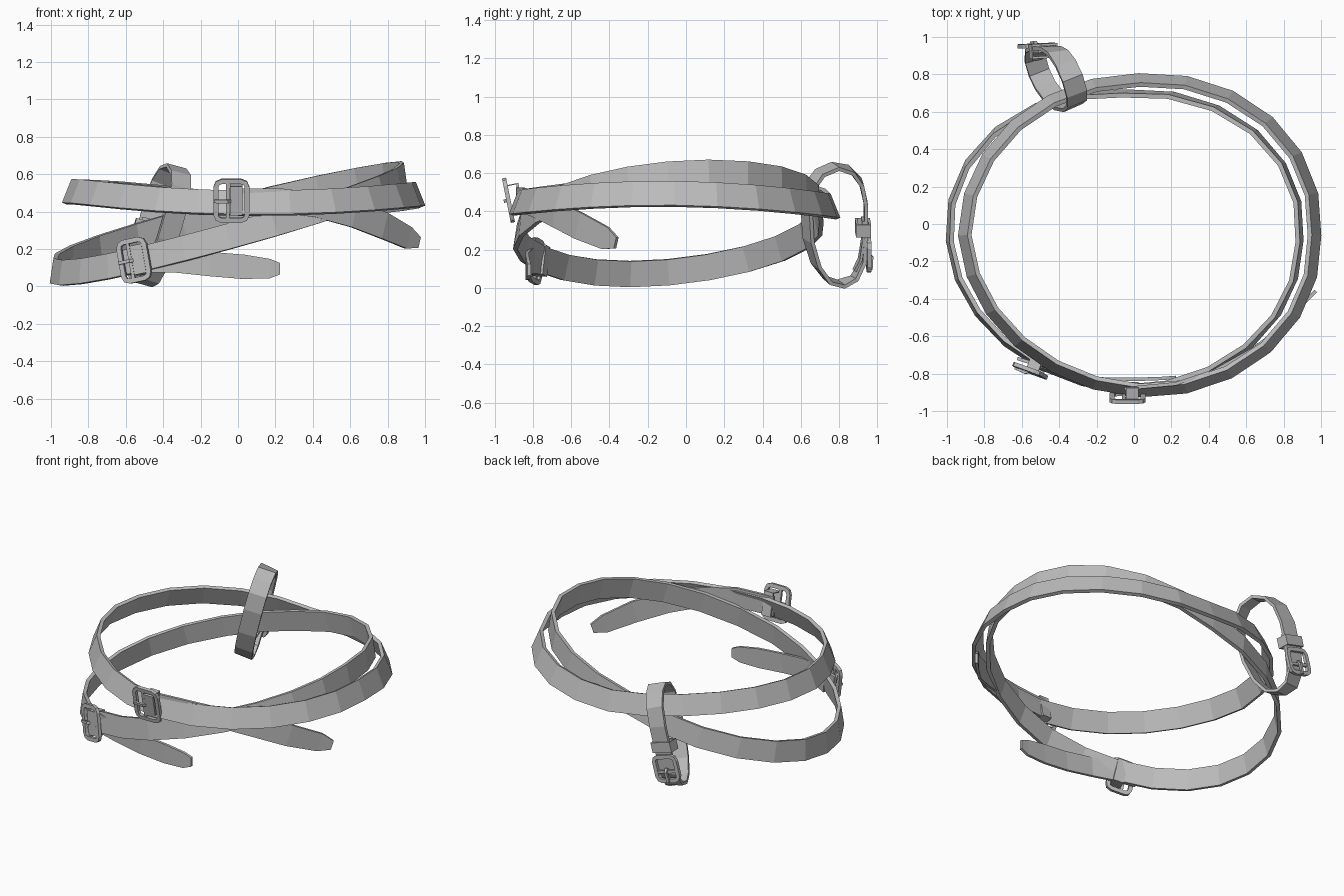
import bpy, bmesh
from math import sin, cos, tau, pi
from mathutils import Vector as V

cube = bpy.data.objects.get("Cube")
if cube:
    bpy.data.objects.remove(cube)

grey = bpy.data.materials.new("plain grey")
grey.use_nodes = True
grey.diffuse_color = (0.5, 0.5, 0.5, 1)
grey.node_tree.nodes["Principled BSDF"].inputs["Base Color"].default_value = (0.5, 0.5, 0.5, 1)


def sweep(bm, pts, ups, half, thick, closed=False):
    """Sweep a flat rectangular section; ups gives the width direction, half the half width."""
    pts = [V(p) for p in pts]
    n = len(pts)
    ups = ups if isinstance(ups, list) else [ups] * n
    half = half if isinstance(half, list) else [half] * n
    rings = []
    for i, p in enumerate(pts):
        a = pts[i - 1] if (closed or i) else p
        b = pts[(i + 1) % n] if (closed or i < n - 1) else p
        t = (b - a).normalized()
        up = V(ups[i])
        up = (up - t * up.dot(t)).normalized()
        side = t.cross(up) * thick / 2
        up = up * half[i]
        rings.append([bm.verts.new(p + q) for q in (up + side, up - side, -up - side, side - up)])
    for i in range(n if closed else n - 1):
        r, s = rings[i], rings[(i + 1) % n]
        for k in range(4):
            bm.faces.new((r[k], r[(k + 1) % 4], s[(k + 1) % 4], s[k]))
    if not closed:
        bm.faces.new(rings[0])
        bm.faces.new(rings[-1][::-1])


def finish(name, bm):
    bmesh.ops.recalc_face_normals(bm, faces=bm.faces)
    mesh = bpy.data.meshes.new(name)
    bm.to_mesh(mesh)
    bm.free()
    mesh.materials.append(grey)
    ob = bpy.data.objects.new(name, mesh)
    bpy.context.collection.objects.link(ob)


def strap(name, *args, **kw):
    bm = bmesh.new()
    sweep(bm, *args, **kw)
    finish(name, bm)


def ring(name, cx, cy, rx, ry, height, lean, bulge, half, count=24):
    """Closed belt on an ellipse, leaning inward; bulge swells each quarter of the outline."""
    pts, ups = [], []
    for i in range(count):
        a = tau * i / count
        f = 1 + bulge[4 * i // count] * abs(sin(2 * a))
        pts.append((cx + f * rx * cos(a), cy + f * ry * sin(a), height(a)))
        ups.append((-lean * cos(a), -lean * sin(a), 1))
    strap(name, pts, ups, half, 0.024, closed=True)


def buckle(name, centre, along, across, length, width, keeper, keeper_half):
    """Rounded frame with centre bar, prong and a keeper sleeve round the strap."""
    c, u, w = V(centre), V(along).normalized(), V(across)
    w = (w - u * w.dot(u)).normalized()
    out = u.cross(w)
    bm = bmesh.new()
    L, W, r = length / 2 - 0.012, width / 2 - 0.012, 0.03

    def at(a, b, d=0.0):
        return c + u * a + w * b + out * d

    corners = [(L - r, W - r, 0), (r - L, W - r, 1), (r - L, r - W, 2), (L - r, r - W, 3)]
    path = [at(x + r * cos(q * pi / 2 + k * pi / 4), y + r * sin(q * pi / 2 + k * pi / 4))
            for x, y, q in corners for k in range(3)]
    sweep(bm, path, out, 0.011, 0.026, closed=True)
    sweep(bm, [at(-0.02, -W), at(-0.02, W)], out, 0.008, 0.018)
    sweep(bm, [at(-L - 0.01, 0, 0.014), at(-0.02, 0, 0.018), at(0.0, 0, 0.0)], w, 0.009, 0.014)
    # keeper sleeve
    k, h = keeper, keeper_half
    sweep(bm, [at(k, h, 0.004), at(k, -h, 0.004), at(k, -h, -0.062), at(k, h, -0.062)],
          u, 0.034, 0.014, closed=True)
    finish(name, bm)


# Upper and lower belts
ring("upper_belt", 0.03, -0.06, 0.935, 0.83,
     lambda a: 0.467 + 0.032 * cos(2 * a) - 0.01 * sin(a) - 0.008 * cos(a)
     + 0.04 * max(0, -sin(2 * a)) * max(0, sin(a)), 0.4, (0.035, 0, -0.03, 0.022), 0.068)
ring("lower_belt", -0.05, -0.092, 0.935, 0.79,
     lambda a: 0.337 + 0.255 * cos(a) + 0.07 * sin(a), 0.14, (0.045, 0.045, -0.035, 0.0), 0.068)

# Loose belt ends
strap("upper_belt_tail",
      [(-0.05, -0.88, 0.46), (0.22, -0.855, 0.46), (0.42, -0.79, 0.435), (0.62, -0.68, 0.385),
       (0.78, -0.56, 0.325), (0.91, -0.42, 0.26), (0.965, -0.365, 0.235)],
      (0, 0, 1), [0.065] * 3 + [0.07, 0.072, 0.06, 0.03], 0.018)
strap("lower_belt_tail",
      [(-0.62, -0.72, 0.13), (-0.48, -0.765, 0.14), (-0.34, -0.81, 0.14), (-0.15, -0.83, 0.12),
       (0.03, -0.83, 0.105), (0.17, -0.825, 0.095), (0.225, -0.82, 0.095)],
      (0, 0, 1), [0.065] * 5 + [0.052, 0.03], 0.018)

# Short strap looped round both belts, lying in a slanted plane and slightly twisted
outline = [(0.63, 0.42), (0.64, 0.25), (0.68, 0.12), (0.74, 0.04), (0.81, 0.02), (0.88, 0.05),
           (0.93, 0.14), (0.94, 0.28), (0.94, 0.44), (0.915, 0.55), (0.86, 0.615),
           (0.78, 0.635), (0.70, 0.60), (0.65, 0.53)]
tail_line = [(0.925, 0.36), (0.925, 0.25), (0.91, 0.15), (0.88, 0.09)]


def slant(y, z):
    return (-0.415 - 0.4 * (y - 0.79) + 0.27 * (z - 0.335), y, z)


def loop_sides(line):
    return [(1, 1.3 * (0.97 - y), -0.27) for y, z in line]


strap("loop_strap", [slant(*p) for p in outline], loop_sides(outline), 0.058, 0.02, closed=True)
strap("loop_strap_tail", [slant(*p) for p in tail_line], loop_sides(tail_line),
      [0.05, 0.05, 0.045, 0.025], 0.014)

# Buckles
buckle("upper_belt_buckle", (-0.035, -0.928, 0.458), (1, 0, 0), (0, -0.2, 1), 0.19, 0.235, 0.025, 0.076)
buckle("lower_belt_buckle", (-0.555, -0.785, 0.14), (0.93, -0.34, 0.2), (-0.2, 0.12, 1),
       0.17, 0.235, 0.025, 0.076)
buckle("loop_strap_buckle", slant(0.954, 0.18), (0.27, 0, 1), (1, 0.05, -0.27), 0.18, 0.18, 0.14, 0.068)
